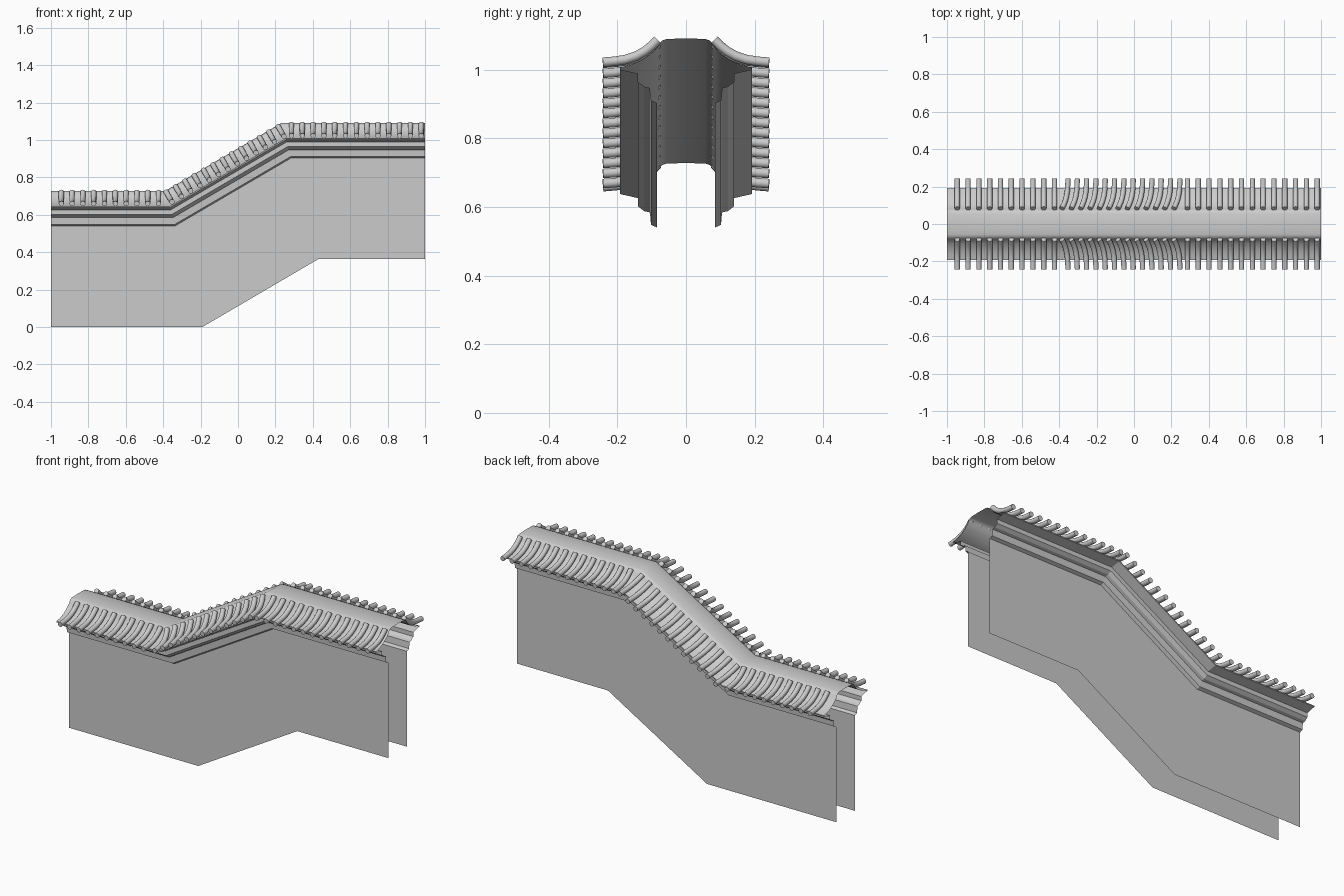
import bpy, bmesh, math
from mathutils import Vector

if "Cube" in bpy.data.objects:
    bpy.data.objects.remove(bpy.data.objects["Cube"])

RISE = math.atan2(0.363, 0.62)        # angle of the climbing section
MITER = math.tan(RISE / 2)
BEND_A, BEND_B, STEP_UP = -0.19, 0.43, 0.363


def path_at(h):
    """Wall-following line, offset by height h, with mitred bends."""
    return [Vector((-1, 0, h)), Vector((BEND_A - MITER * h, 0, h)),
            Vector((BEND_B - MITER * h, 0, h + STEP_UP)), Vector((1, 0, h + STEP_UP))]


def finish(name, bm, smooth=None):
    bmesh.ops.recalc_face_normals(bm, faces=bm.faces)
    mesh = bpy.data.meshes.new(name)
    bm.to_mesh(mesh)
    bm.free()
    obj = bpy.data.objects.new(name, mesh)
    bpy.context.collection.objects.link(obj)
    if smooth:
        bpy.ops.object.select_all(action='DESELECT')
        obj.select_set(True)
        bpy.context.view_layer.objects.active = obj
        bpy.ops.object.shade_smooth_by_angle(angle=math.radians(smooth))
    return obj


def sweep(name, profile, smooth=None):
    """Sweep a (y, h) profile along the stepped path as an open sheet."""
    bm = bmesh.new()
    rows = [[bm.verts.new(p + Vector((0, y, 0))) for p in path_at(h)] for y, h in profile]
    for a, b in zip(rows, rows[1:]):
        for i in range(3):
            bm.faces.new((a[i], a[i + 1], b[i + 1], b[i]))
    # outward-facing: sheet normals are made consistent in finish()
    return finish(name, bm, smooth)


# Roof: flat rounded ridge and concave slopes down to the eaves
half_roof = [(0.0, 0.728), (0.055, 0.727), (0.07, 0.722), (0.079, 0.712), (0.085, 0.70),
             (0.105, 0.682), (0.13, 0.665), (0.16, 0.652), (0.193, 0.644)]
sweep("roof", [(-y, h) for y, h in reversed(half_roof[1:])] + half_roof, 40)

# Stepped cornice and thin wall face on both sides
cornice = [(0.193, 0.644), (0.193, 0.638), (0.14, 0.626), (0.14, 0.602), (0.122, 0.588),
           (0.105, 0.584), (0.102, 0.548), (0.084, 0.54)]
for side, label in ((-1, "front"), (1, "back")):
    sweep(label + "_cornice", [(side * y, h) for y, h in cornice])
    sweep(label + "_wall", [(side * 0.084, 0.54), (side * 0.084, 0.0)])

# Curved tube tiles, evenly spaced along the roof
TILE_PATH = [(0.083, 0.724), (0.10, 0.707), (0.12, 0.691), (0.145, 0.677),
             (0.175, 0.667), (0.207, 0.662), (0.242, 0.659)]
SIDES, RADIUS, SPACING, COUNT, REF_H = 12, 0.0138, 0.0578, 36, 0.69


def tile_frame(s):
    """Position, along and up directions at distance s along the path at REF_H."""
    pts = path_at(REF_H)
    for i, (a, b) in enumerate(zip(pts, pts[1:])):
        length = (b - a).length
        if s <= length or i == 2:
            along = (b - a).normalized()
            return a + along * s, along, Vector((-along.z, 0, along.x))
        s -= length


def add_tile(bm, s, side):
    origin, along, up = tile_frame(s)
    rings = []
    for i, (y, h) in enumerate(TILE_PATH):
        y0, h0 = TILE_PATH[max(i - 1, 0)]
        y1, h1 = TILE_PATH[min(i + 1, len(TILE_PATH) - 1)]
        d = math.hypot(y1 - y0, h1 - h0)
        ny, nh = -(h1 - h0) / d, (y1 - y0) / d
        normal = Vector((0, side * ny, 0)) + up * nh
        centre = origin + Vector((0, side * y, 0)) + up * (h - REF_H)
        rings.append([bm.verts.new(centre + RADIUS * (math.cos(t) * along + math.sin(t) * normal))
                      for t in (2 * math.pi * k / SIDES for k in range(SIDES))])
    for a, b in zip(rings, rings[1:]):
        for k in range(SIDES):
            n = (k + 1) % SIDES
            bm.faces.new((a[k], a[n], b[n], b[k]))
    bm.faces.new(rings[0])
    bm.faces.new(rings[-1])


for side, label in ((-1, "front"), (1, "back")):
    bm = bmesh.new()
    for n in range(COUNT):
        add_tile(bm, 0.055 + n * SPACING, side)
    finish(label + "_tiles", bm, 40)
